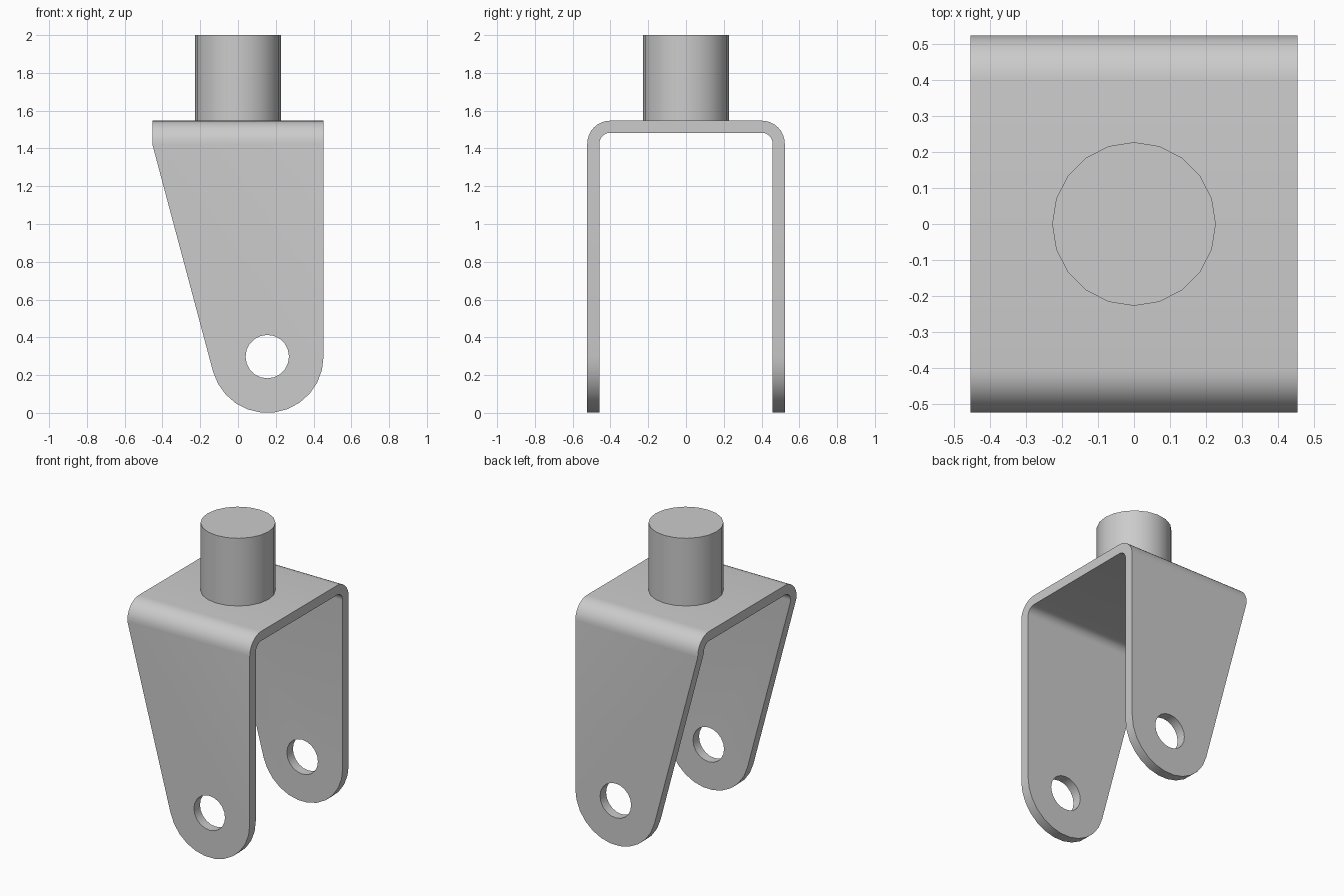
import bpy
import bmesh
from math import acos, atan2, cos, hypot, pi, radians, sin
from mathutils import Vector

cube = bpy.data.objects.get("Cube")
if cube:
    bpy.data.objects.remove(cube, do_unlink=True)

grey = bpy.data.materials.new("plain grey")
grey.use_nodes = True
grey.diffuse_color = (0.6, 0.6, 0.6, 1)
grey.node_tree.nodes["Principled BSDF"].inputs["Base Color"].default_value = (0.6, 0.6, 0.6, 1)

HALF_X, HALF_Y, TOP, THICK = 0.453, 0.523, 1.547, 0.064
EYE_X, EYE_Z, LEG_R, HOLE_R = 0.155, 0.298, 0.298, 0.115


def arc(cx, cz, r, start, end, steps):
    angles = [start + (end - start) * i / steps for i in range(steps + 1)]
    return [(cx + r * cos(a), cz + r * sin(a)) for a in angles]


def prism(name, points, sweep):
    """Sweep a closed outline of 3D points into a solid centred on its plane."""
    sweep = Vector(sweep)
    bm = bmesh.new()
    face = bm.faces.new([bm.verts.new(Vector(p) - sweep / 2) for p in points])
    new = bmesh.ops.extrude_face_region(bm, geom=[face])["geom"]
    bmesh.ops.translate(bm, vec=sweep, verts=[v for v in new if isinstance(v, bmesh.types.BMVert)])
    bmesh.ops.recalc_face_normals(bm, faces=bm.faces)
    mesh = bpy.data.meshes.new(name)
    bm.to_mesh(mesh)
    bm.free()
    obj = bpy.data.objects.new(name, mesh)
    bpy.context.collection.objects.link(obj)
    mesh.materials.append(grey)
    return obj


def activate(obj):
    bpy.ops.object.select_all(action="DESELECT")
    obj.select_set(True)
    bpy.context.view_layer.objects.active = obj


def cut(obj, cutter, operation):
    mod = obj.modifiers.new("cut", "BOOLEAN")
    mod.operation, mod.solver, mod.object = operation, "EXACT", cutter
    activate(obj)
    bpy.ops.object.modifier_apply(modifier=mod.name)
    bpy.data.objects.remove(cutter, do_unlink=True)


# Bent strap: rounded U section swept sideways
bend = 0.122
cy, cz = HALF_Y - bend, TOP - bend
outer = [(HALF_Y, 0)] + arc(cy, cz, bend, 0, pi / 2, 8)
inner = [(HALF_Y - THICK, 0)] + arc(cy, cz, bend - THICK, 0, pi / 2, 8)


def mirrored(half):
    return half + [(-y, z) for y, z in reversed(half)]


section = mirrored(outer) + mirrored(inner)[::-1]
fork = prism("fork_bracket", [(0, y, z) for y, z in section], (2 * HALF_X, 0, 0))

# Tapered leg outline with a rounded foot, tangent to the sloping edge
shoulder = (-HALF_X, 1.42)
dx, dz = shoulder[0] - EYE_X, shoulder[1] - EYE_Z
tangent = atan2(dz, dx) + acos(LEG_R / hypot(dx, dz))
outline = [(HALF_X + 0.001, 1.7), (-HALF_X - 0.001, 1.7), shoulder]
outline += arc(EYE_X, EYE_Z, LEG_R, tangent, 2 * pi, 12)
trim = prism("leg_trim", [(x, 0, z) for x, z in outline], (0, 2, 0))
cut(fork, trim, "INTERSECT")

# Axle holes through both legs
hole = arc(EYE_X, EYE_Z, HOLE_R, 0, 2 * pi, 20)[:-1]
cut(fork, prism("axle_hole", [(x, 0, z) for x, z in hole], (0, 2, 0)), "DIFFERENCE")

# Round stem on top
stem_base = TOP - 0.01
ring = arc(0, 0, 0.227, 0, 2 * pi, 20)[:-1]
stem = prism("stem", [(x, y, (stem_base + 2) / 2) for x, y in ring], (0, 0, 2 - stem_base))

for part in (fork, stem):
    activate(part)
    bpy.ops.object.shade_smooth_by_angle(angle=radians(30))
